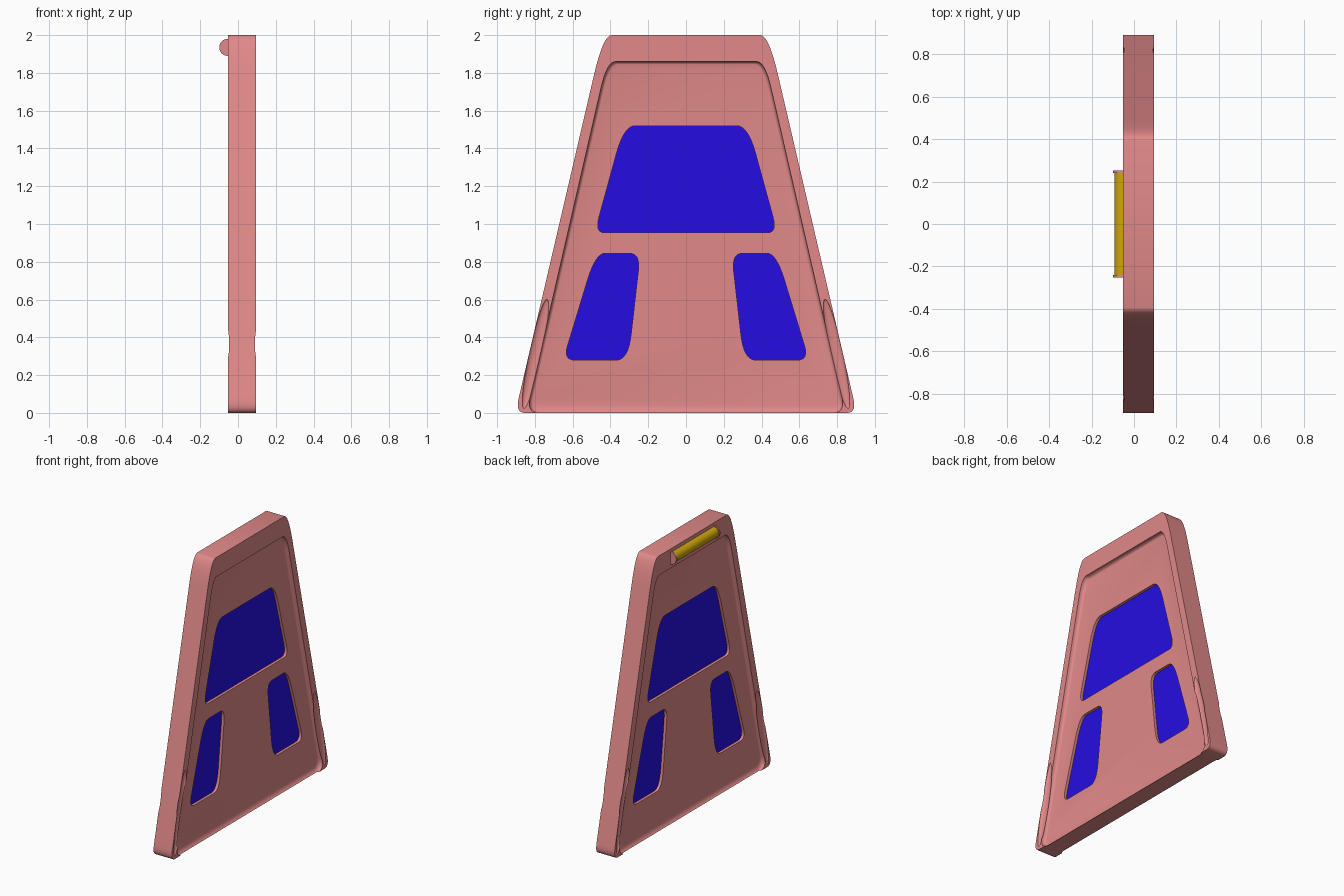
import bpy, bmesh, math
from mathutils import Vector

cube = bpy.data.objects.get("Cube")
if cube:
    bpy.data.objects.remove(cube, do_unlink=True)


def material(name, rgb):
    m = bpy.data.materials.new(name)
    m.use_nodes = True
    m.diffuse_color = (*rgb, 1)
    m.node_tree.nodes["Principled BSDF"].inputs["Base Color"].default_value = (*rgb, 1)
    return m


PINK = material("dusty_pink", (0.75, 0.25, 0.25))
BLUE = material("deep_blue", (0.018, 0.004, 0.75))
GOLD = material("gold", (0.62, 0.38, 0.004))

FRONT, BACK = 0.095, -0.052     # outer faces along x
DEPTH = 0.03                    # depth of the panel recess


def outline(corners, steps=8):
    """Round each corner (y, z, length before, length after) with a curve."""
    pts = []
    for i, (y, z, before, after) in enumerate(corners):
        c = Vector((y, z))
        prev = Vector(corners[i - 1][:2])
        nxt = Vector(corners[(i + 1) % len(corners)][:2])
        a = c + (prev - c).normalized() * before
        b = c + (nxt - c).normalized() * after
        for k in range(steps + 1):
            t = k / steps
            pts.append(a * (1 - t) ** 2 + c * 2 * t * (1 - t) + b * t * t)
    return pts


def mirrored(half):
    """Complete a symmetric outline from its +y corners, bottom to top."""
    return half + [(-y, z, b, a) for y, z, a, b in reversed(half)]


def flipped(corners):
    return [(-y, z, b, a) for y, z, a, b in reversed(corners)]


def loft(name, rings, mat=None):
    """Join (x, outline) rings into a closed solid."""
    bm = bmesh.new()
    loops = [[bm.verts.new((x, p.x, p.y)) for p in pts] for x, pts in rings]
    for lo, hi in zip(loops, loops[1:]):
        for i in range(len(lo)):
            j = (i + 1) % len(lo)
            bm.faces.new((lo[i], lo[j], hi[j], hi[i]))
    bm.faces.new(loops[0])
    bm.faces.new(loops[-1])
    bmesh.ops.recalc_face_normals(bm, faces=bm.faces)
    mesh = bpy.data.meshes.new(name)
    bm.to_mesh(mesh)
    bm.free()
    obj = bpy.data.objects.new(name, mesh)
    bpy.context.collection.objects.link(obj)
    if mat:
        mesh.materials.append(mat)
    return obj


def activate(obj):
    bpy.ops.object.select_all(action="DESELECT")
    obj.select_set(True)
    bpy.context.view_layer.objects.active = obj


def carve(obj, cutter):
    cutter.hide_render = True
    mod = obj.modifiers.new("carve", "BOOLEAN")
    mod.operation, mod.solver, mod.object = "DIFFERENCE", "EXACT", cutter
    activate(obj)
    bpy.ops.object.modifier_apply(modifier=mod.name)
    bpy.data.objects.remove(cutter, do_unlink=True)


def smooth(obj):
    activate(obj)
    bpy.ops.object.shade_smooth_by_angle(angle=math.radians(30))


# Main slab
body = outline(mirrored([(0.904, 0, 0.05, 0.08), (0.438, 2, 0.21, 0.045)]))
door = loft("door_body", [(BACK, body), (FRONT, body)], PINK)

# Recess with a hollow fillet on both faces; its foot runs out at the bottom
floor = outline(mirrored([(0.818, 0.04, 0.04, 0.07), (0.403, 1.845, 0.14, 0.045)]))
rim = outline(mirrored([(0.846, -0.004, 0.08, 0.09), (0.418, 1.86, 0.14, 0.045)]))
for face, out in ((FRONT, 1), (BACK, -1)):
    rings = []
    for k in range(6):
        a = k / 5 * math.pi / 2
        pts = [f.lerp(r, math.sin(a)) for f, r in zip(floor, rim)]
        rings.append((face - out * DEPTH * math.cos(a), pts))
    rings.append((face + out * 0.05, rim))
    carve(door, loft("recess_cutter", rings))

# Slim oval hollows along the lower sides
for face in (FRONT, BACK):
    for side in (1, -1):
        bpy.ops.mesh.primitive_uv_sphere_add(
            segments=32, ring_count=24, radius=1,
            location=(face, side * 0.797, 0.312),
            rotation=(side * math.radians(12), 0, 0))
        oval = bpy.context.object
        oval.scale = (0.02, 0.034, 0.295)
        bpy.context.view_layer.update()
        carve(door, oval)

# Windows: openings with sunken panes
upper = mirrored([(0.483, 0.955, 0.05, 0.09), (0.328, 1.52, 0.15, 0.06)])
lower = [(0.306, 0.28, 0.14, 0.06), (0.65, 0.28, 0.06, 0.08),
         (0.478, 0.845, 0.15, 0.05), (0.242, 0.845, 0.06, 0.09)]
windows = (("upper_window", upper), ("lower_left_window", lower),
           ("lower_right_window", flipped(lower)))
for name, corners in windows:
    pts = outline(corners)
    carve(door, loft("window_cutter", [(BACK - 0.1, pts), (FRONT + 0.1, pts)]))
    loft(name, [(BACK + DEPTH + 0.02, pts), (FRONT - DEPTH - 0.02, pts)], BLUE)
smooth(door)


# Grip bar with end caps near the top of the back face
def rod(name, radius, length, y, mat):
    bpy.ops.mesh.primitive_cylinder_add(
        vertices=40, radius=radius, depth=length,
        location=(BACK - 0.002, y, 1.935), rotation=(math.pi / 2, 0, 0))
    obj = bpy.context.object
    obj.name = name
    obj.data.materials.append(mat)
    smooth(obj)


rod("grip_bar", 0.039, 0.48, 0, GOLD)
for side, label in ((1, "front"), (-1, "rear")):
    rod("grip_cap_" + label, 0.045, 0.012, -side * 0.246, PINK)
